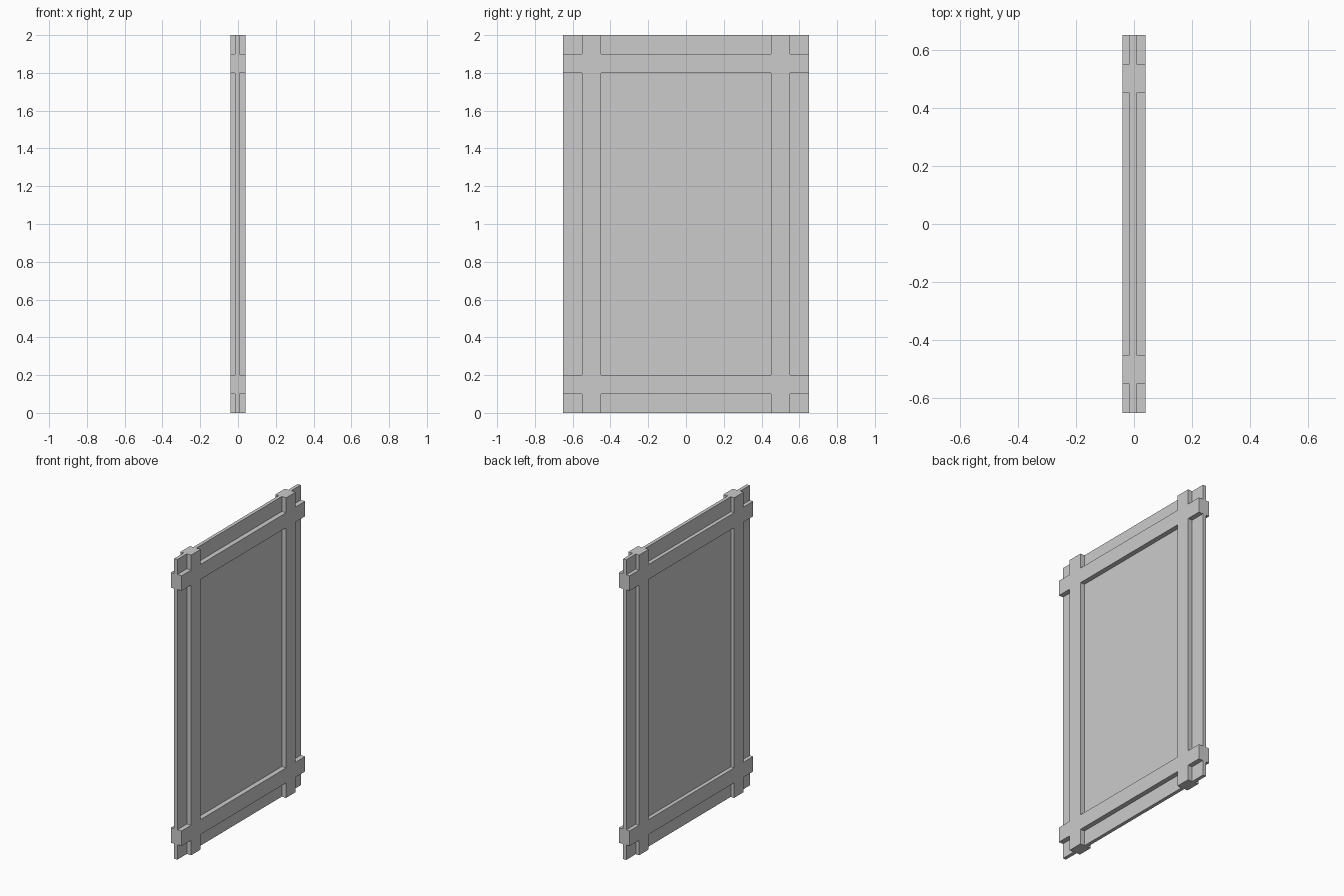
import bpy, bmesh
from mathutils import Vector

if "Cube" in bpy.data.objects:
    bpy.data.objects.remove(bpy.data.objects["Cube"])

YS = [-0.65, -0.55, -0.45, 0.45, 0.55, 0.65]
ZS = [0.0, 0.1, 0.2, 1.8, 1.9, 2.0]


def make_slab(name, cells, x0, x1):
    """Fill the chosen grid cells in the YZ plane and extrude them from x0 to x1."""
    bm = bmesh.new()
    for y0, y1, z0, z1 in cells:
        bm.faces.new([bm.verts.new((x0, y, z))
                      for y, z in ((y0, z0), (y1, z0), (y1, z1), (y0, z1))])
    bmesh.ops.remove_doubles(bm, verts=bm.verts, dist=1e-5)
    ext = bmesh.ops.extrude_face_region(bm, geom=bm.faces[:], use_keep_orig=True)
    moved = [g for g in ext["geom"] if isinstance(g, bmesh.types.BMVert)]
    bmesh.ops.translate(bm, verts=moved, vec=Vector((x1 - x0, 0, 0)))
    bmesh.ops.recalc_face_normals(bm, faces=bm.faces)
    mesh = bpy.data.meshes.new(name)
    bm.to_mesh(mesh)
    bm.free()
    obj = bpy.data.objects.new(name, mesh)
    bpy.context.collection.objects.link(obj)
    return obj


# Crossed frame bars: rows and columns 1 and 3 of the grid
bars = [(YS[i], YS[i + 1], ZS[j], ZS[j + 1])
        for i in range(5) for j in range(5) if i in (1, 3) or j in (1, 3)]
make_slab("crossed_frame", bars, -0.04, 0.04)

# Thin panel running through the frame to its outer edges
make_slab("panel", [(YS[0], YS[-1], ZS[0], ZS[-1])], -0.015, 0.008)
